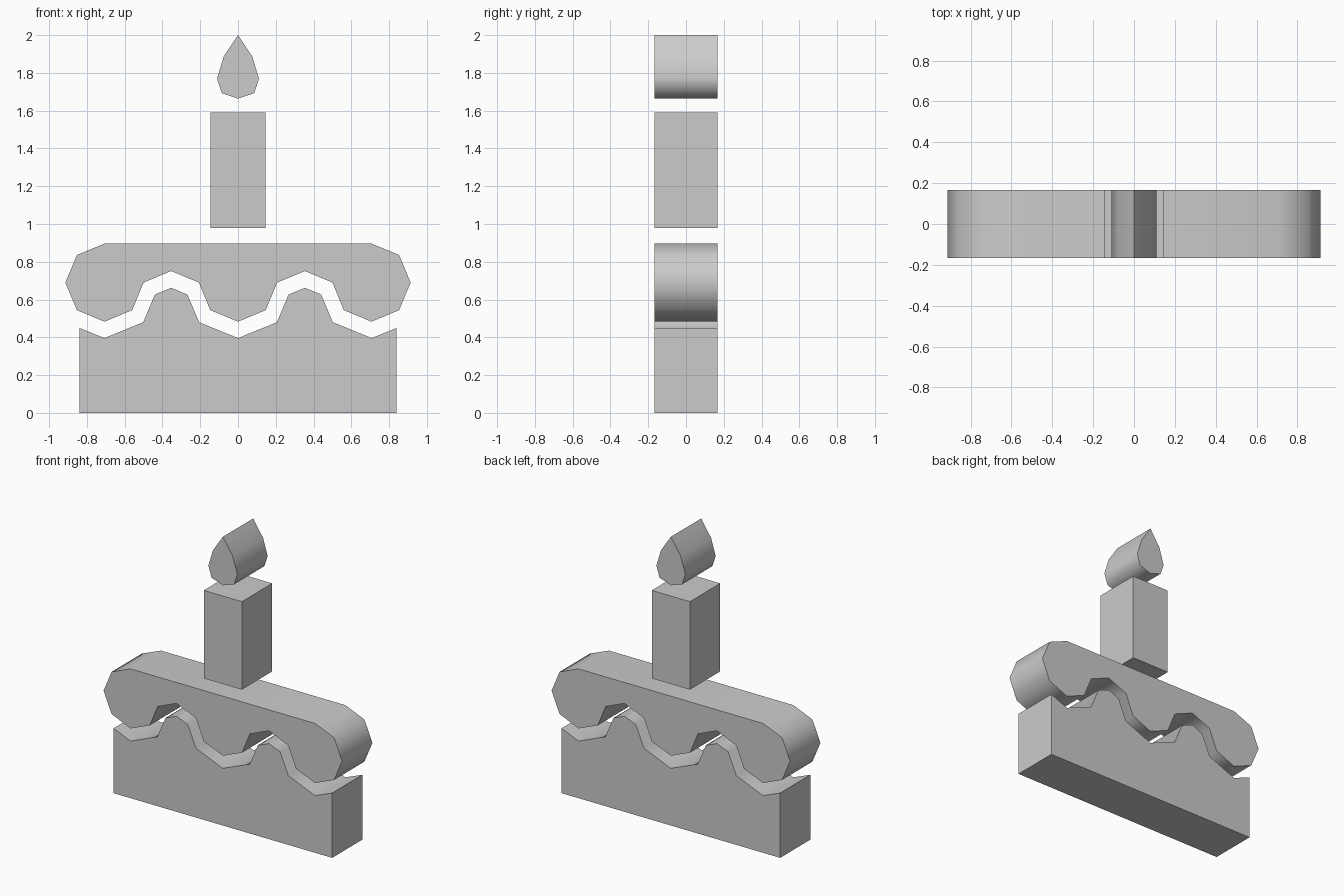
import bpy, bmesh, math

if "Cube" in bpy.data.objects:
    bpy.data.objects.remove(bpy.data.objects["Cube"])

HALF_DEPTH = 0.166


def slab(name, half, smooth=True):
    """Mirror a right-half outline (x, z) across x = 0 and extrude it along y."""
    outline = half + [(-x, z) for x, z in reversed(half) if x > 0]
    bm = bmesh.new()
    face = bm.faces.new([bm.verts.new((x, -HALF_DEPTH, z)) for x, z in outline])
    ext = bmesh.ops.extrude_face_region(bm, geom=[face])
    verts = [g for g in ext["geom"] if isinstance(g, bmesh.types.BMVert)]
    bmesh.ops.translate(bm, verts=verts, vec=(0, 2 * HALF_DEPTH, 0))
    bmesh.ops.recalc_face_normals(bm, faces=bm.faces)
    mesh = bpy.data.meshes.new(name)
    bm.to_mesh(mesh)
    bm.free()
    obj = bpy.data.objects.new(name, mesh)
    bpy.context.collection.objects.link(obj)
    if smooth:
        bpy.ops.object.select_all(action="DESELECT")
        obj.select_set(True)
        bpy.context.view_layer.objects.active = obj
        bpy.ops.object.shade_smooth_by_angle(angle=math.radians(60))
    return obj


# Cake body with a wavy top
slab("cake_base", [
    (0, 0.396), (0.206, 0.48), (0.268, 0.627), (0.354, 0.662), (0.44, 0.627),
    (0.502, 0.48), (0.707, 0.396), (0.838, 0.449), (0.838, 0)])

# Icing with three rounded drips
slab("icing", [
    (0, 0.483), (0.147, 0.544), (0.207, 0.69), (0.354, 0.751), (0.5, 0.69),
    (0.56, 0.544), (0.707, 0.483), (0.853, 0.544), (0.914, 0.69),
    (0.853, 0.836), (0.707, 0.896)])

# Candle
slab("candle", [(0.146, 0.98), (0.146, 1.59)], smooth=False)

# Teardrop flame
slab("flame", [
    (0, 1.664), (0.086, 1.693), (0.111, 1.77), (0.075, 1.888), (0, 2.0)])
